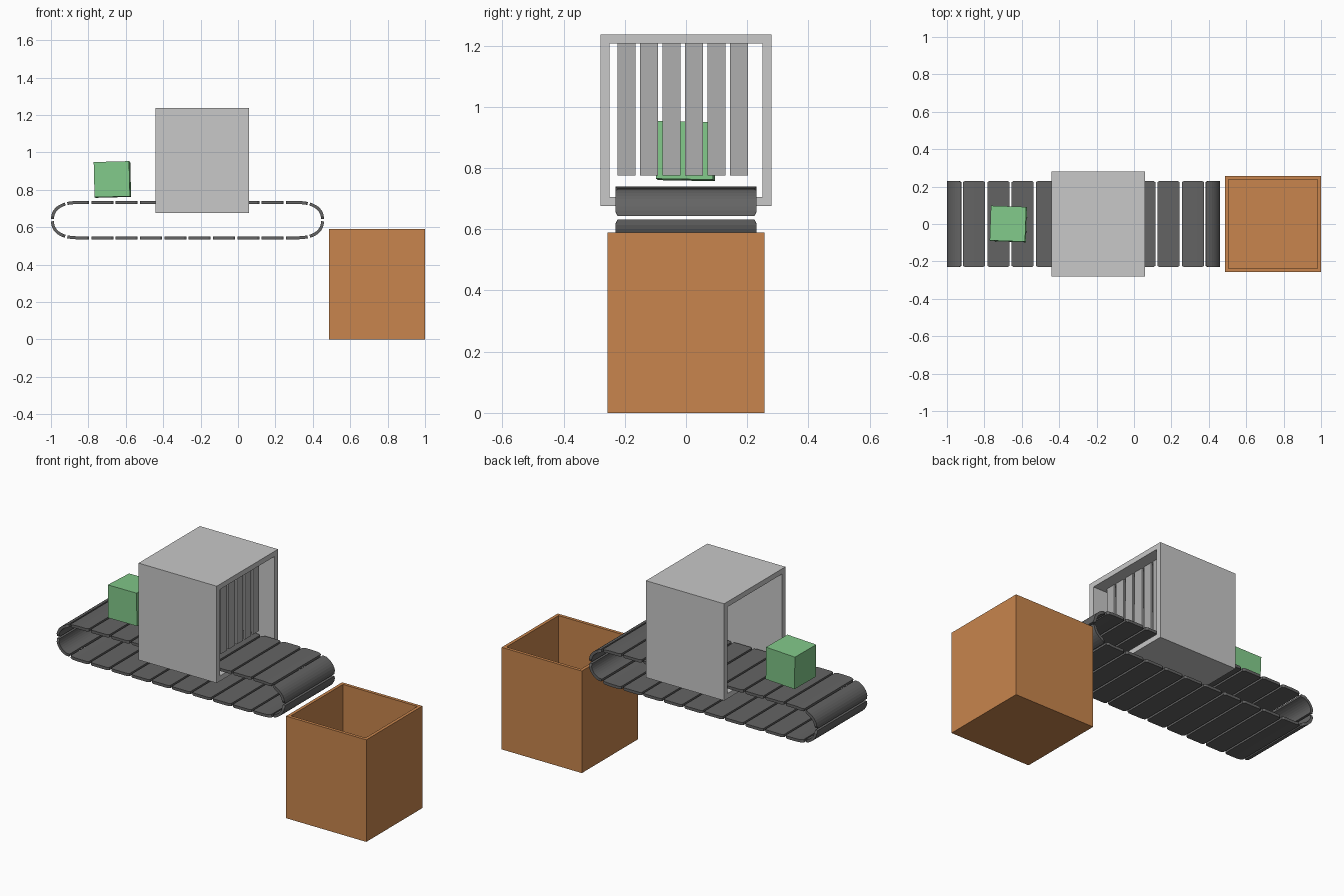
import bpy, bmesh, math
from mathutils import Vector

if "Cube" in bpy.data.objects:
    bpy.data.objects.remove(bpy.data.objects["Cube"])


def material(name, r, g, b):
    m = bpy.data.materials.new(name)
    m.diffuse_color = (r, g, b, 1)
    m.use_nodes = True
    m.node_tree.nodes["Principled BSDF"].inputs["Base Color"].default_value = m.diffuse_color
    return m


ORANGE = material("bin_orange", 0.58, 0.235, 0.074)
GREEN = material("parcel_green", 0.22, 0.58, 0.25)
GREY = material("housing_light_grey", 0.58, 0.58, 0.58)
STRIP = material("curtain_grey", 0.43, 0.43, 0.43)
DARK = material("belt_dark_grey", 0.127, 0.127, 0.127)


def make(name, bm, mat):
    bmesh.ops.recalc_face_normals(bm, faces=bm.faces)
    me = bpy.data.meshes.new(name)
    bm.to_mesh(me)
    bm.free()
    me.materials.append(mat)
    ob = bpy.data.objects.new(name, me)
    bpy.context.collection.objects.link(ob)
    return ob


def box(name, lo, hi, mat, hollow=()):
    """Box centred on its own origin; hollow = (face normals, wall, depth)."""
    bm = bmesh.new()
    bmesh.ops.create_cube(bm, size=1)
    lo, hi = Vector(lo), Vector(hi)
    bmesh.ops.scale(bm, vec=hi - lo, verts=bm.verts)
    if hollow:
        normal, wall, depth = hollow
        bm.normal_update()
        f = [f for f in bm.faces if f.normal.dot(Vector(normal)) > 0.9]
        bmesh.ops.inset_region(bm, faces=f, thickness=wall)
        r = bmesh.ops.extrude_face_region(bm, geom=f)
        vs = [v for v in r["geom"] if isinstance(v, bmesh.types.BMVert)]
        bmesh.ops.delete(bm, geom=f, context='FACES')
        bmesh.ops.translate(bm, verts=vs, vec=-Vector(normal) * depth)
    ob = make(name, bm, mat)
    ob.location = (lo + hi) / 2
    return ob


# Collection bin, open at the top
box("collection_bin", (0.487, -0.256, 0), (1, 0.256, 0.59), ORANGE, ((0, 0, 1), 0.026, 0.565))

# Parcel sitting slightly crooked on the belt
parcel = box("parcel", (-0.766, -0.093, 0.761), (-0.577, 0.093, 0.949), GREEN)
parcel.rotation_euler = (math.radians(-1), math.radians(-1.5), math.radians(-2))

# Scanner housing: square tube around the belt
bm = bmesh.new()
rings = []
for x in (-0.44, 0.06):
    for h in (0.28, 0.25):
        rings.append([bm.verts.new((x, sy * h, 0.956 + sz * h))
                      for sy, sz in ((-1, -1), (1, -1), (1, 1), (-1, 1))])
lo_out, lo_in, ro_out, ro_in = rings
for a, b in ((lo_out, ro_out), (lo_in, ro_in), (lo_out, lo_in), (ro_out, ro_in)):
    for i in range(4):
        j = (i + 1) % 4
        bm.faces.new((a[i], a[j], b[j], b[i]))
make("scanner_housing", bm, GREY)

# Curtain strips near the exit
for i in range(6):
    y = -0.194 + i * 0.0735
    box(f"curtain_strip_{i}", (-0.016, y - 0.029, 0.776), (-0.006, y + 0.029, 1.206), STRIP)


# Conveyor slats
XC, ZC, HALF, THICK, W, C = -0.27, 0.6375, 0.1025, 0.016, 0.231, 0.012


def slat(name, path):
    """Sweep (x, z, inward normal x, z) points across y, with clipped corners."""
    bm = bmesh.new()
    n = len(path)
    rows = []
    for k, (x, z, nx, nz) in enumerate(path):
        w = W - C * 0.6 if k in (0, n - 1) else W
        rows.append([bm.verts.new(p) for p in (
            (x, -w, z), (x, w, z),
            (x + nx * THICK, w, z + nz * THICK), (x + nx * THICK, -w, z + nz * THICK))])
    for a, b in zip(rows, rows[1:]):
        for i in range(4):
            j = (i + 1) % 4
            bm.faces.new((a[i], a[j], b[j], b[i]))
    bm.faces.new(rows[0])
    bm.faces.new(rows[-1])
    ob = make(name, bm, DARK)
    for p in ob.data.polygons:
        p.use_smooth = False
    return ob


def end_point(t):
    """Rounded end of the belt: superellipse, t = 0 tip, t = 90 deg straight."""
    a, b, e = 0.15, HALF, 2.4
    c, s = math.cos(t), math.sin(t)
    x, z = a * c ** (2 / e), b * s ** (2 / e)
    nx, nz = (x / a) ** (e - 1) / a, (z / b) ** (e - 1) / b
    l = math.hypot(nx, nz)
    return 0.58 + x, z, -nx / l, -nz / l


def height(d):
    """Half height and normal of the belt at distance d from its middle."""
    if d <= 0.58:
        return HALF, 0, -1
    c = ((d - 0.58) / 0.15) ** 1.2
    return end_point(math.acos(min(c, 1)))[1:]


G = 0.006
for side, sz in (("top", 1), ("bottom", -1)):
    # straight run
    for i in range(10):
        x0 = -0.65 + 0.13 * i
        pts = []
        for f in (0, 0.1, 0.3, 0.5, 0.7, 0.9, 1):
            x = x0 + G + (0.13 - 2 * G) * f
            h, nx, nz = height(abs(x))
            pts.append((XC + x, ZC + sz * h, nx * (1 if x > 0 else -1), sz * nz))
        slat(f"{side}_slat_{i}", pts)
    # bent slats at both ends
    for end, sx in (("left", -1), ("right", 1)):
        t1 = math.acos(((0.65 + G - 0.58) / 0.15) ** 1.2)
        t0 = math.asin((0.006 / HALF) ** 1.2)
        pts = []
        for k in range(9):
            x, z, nx, nz = end_point(t0 + (t1 - t0) * k / 8)
            pts.append((XC + sx * x, ZC + sz * z, sx * nx, sz * nz))
        slat(f"{end}_{side}_end_slat", pts)
